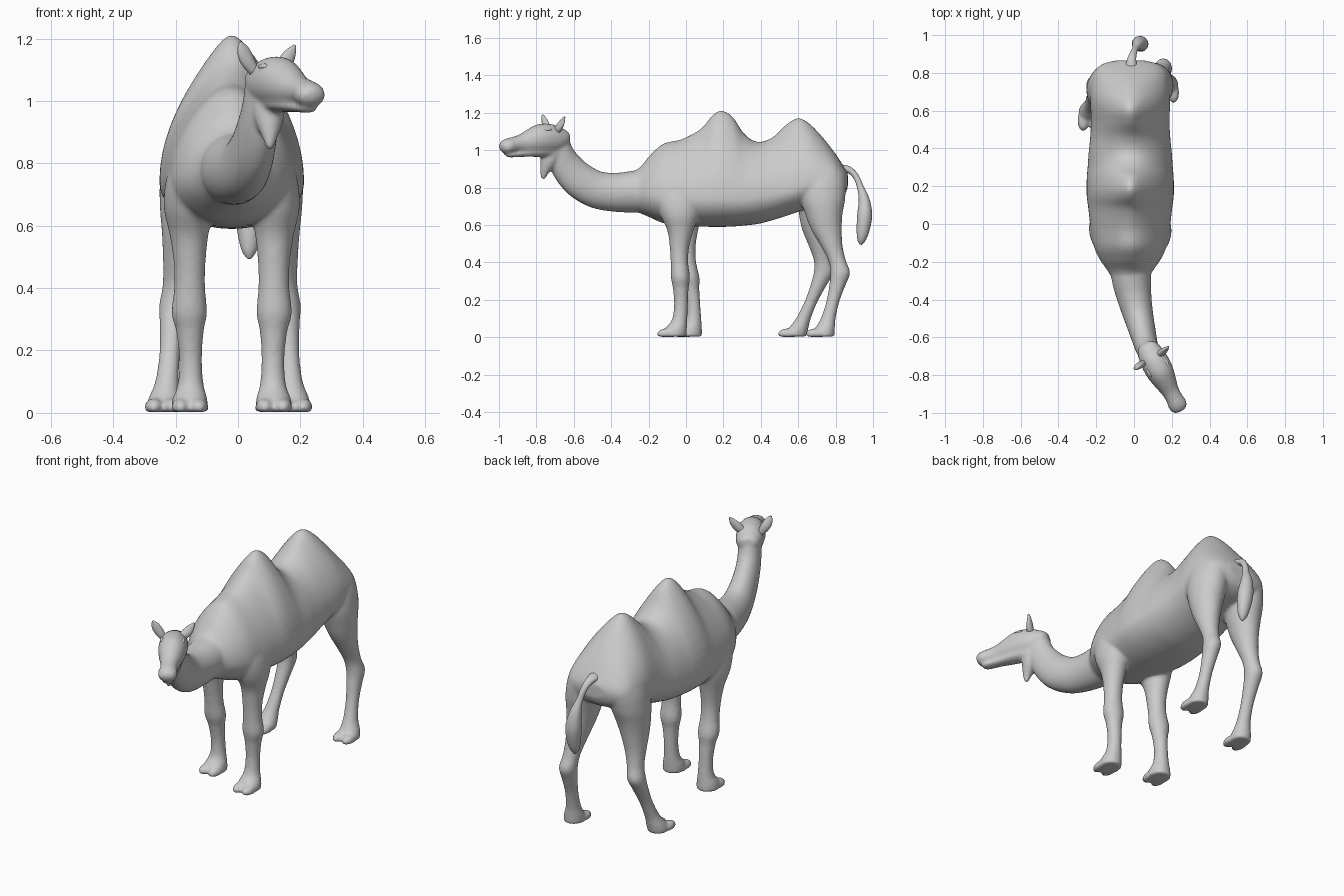
import bpy, bmesh, math
from mathutils import Vector

SEG = 32
MID = -0.02          # x of the body's middle plane


def smooth_path(rows, steps=5):
    """Catmull-Rom interpolation of section rows."""
    out = []
    n = len(rows)
    for i in range(n - 1):
        a, b = rows[max(i - 1, 0)], rows[i]
        c, d = rows[i + 1], rows[min(i + 2, n - 1)]
        for k in range(steps):
            t = k / steps
            out.append([0.5 * (2 * q + (r - p) * t + (2 * p - 5 * q + 4 * r - s) * t * t
                               + (3 * q - p - 3 * r + s) * t ** 3)
                        for p, q, r, s in zip(a, b, c, d)])
    out.append(list(rows[-1]))
    return out


def skin(name, rings):
    """Closed tube through rings of points."""
    bm = bmesh.new()
    vs = [[bm.verts.new(p) for p in r] for r in rings]
    n = len(vs[0])
    for a, b in zip(vs, vs[1:]):
        for i in range(n):
            j = (i + 1) % n
            bm.faces.new((a[i], a[j], b[j], b[i]))
    bm.faces.new(vs[0])
    bm.faces.new(vs[-1])
    bmesh.ops.recalc_face_normals(bm, faces=bm.faces)
    me = bpy.data.meshes.new(name)
    bm.to_mesh(me)
    bm.free()
    me.shade_smooth()
    ob = bpy.data.objects.new(name, me)
    bpy.context.collection.objects.link(ob)
    return ob


def loft(name, rows, side=(1, 0, 0), flat=False):
    """Elliptic tube; rows are x, y, z, half width, half depth."""
    rows = smooth_path(rows)
    pts = [Vector(r[:3]) for r in rows]
    rings = []
    for i, r in enumerate(rows):
        s = Vector(side).normalized()
        if flat:
            u = Vector((0, 1, 0))
        else:
            t = (pts[min(i + 1, len(pts) - 1)] - pts[max(i - 1, 0)]).normalized()
            s = (s - t * s.dot(t)).normalized()
            u = t.cross(s)
        rings.append([pts[i] + s * max(r[3], .002) * math.cos(2 * math.pi * k / SEG)
                      + u * max(r[4], .002) * math.sin(2 * math.pi * k / SEG) for k in range(SEG)])
    return skin(name, rings)


def ellipsoid(name, loc, scale, turn=0):
    bpy.ops.mesh.primitive_uv_sphere_add(segments=20, ring_count=12, location=loc, scale=scale,
                                         rotation=(0, 0, turn))
    ob = bpy.context.object
    ob.name = name
    bpy.ops.object.shade_smooth()
    return ob


# Trunk with two humps: y, bottom, widest z, top, half width, upper taper
trunk = [
    (-0.31, .69, .78, .875, .085, 0), (-0.25, .665, .77, .905, .118, .1),
    (-0.19, .64, .76, .975, .16, .2), (-0.12, .61, .75, 1.035, .192, .25),
    (-0.02, .597, .74, 1.06, .21, .27), (0.08, .592, .74, 1.115, .222, .4),
    (0.14, .59, .74, 1.185, .23, .5), (0.19, .59, .74, 1.212, .232, .55),
    (0.25, .592, .74, 1.178, .23, .5), (0.31, .597, .74, 1.09, .225, .28),
    (0.38, .605, .75, 1.045, .22, .15), (0.46, .625, .76, 1.067, .212, .25),
    (0.54, .65, .78, 1.14, .208, .45), (0.60, .67, .80, 1.172, .21, .5),
    (0.66, .69, .82, 1.142, .212, .4), (0.73, .71, .82, 1.07, .21, .28),
    (0.80, .73, .82, .98, .195, .08), (0.845, .76, .83, .91, .15, 0), (0.865, .80, .84, .875, .08, 0)]
rings = []
for y, zb, zm, zt, hw, taper in smooth_path(trunk):
    ring = []
    for k in range(64):
        a = 2 * math.pi * k / 64
        c, s = math.cos(a), math.sin(a)
        w = 1 - taper * s * s if s > 0 else 1
        ring.append((MID + hw * w * c, y, zm + s * ((zt - zm) if s > 0 else (zm - zb))))
    rings.append(ring)
parts = [skin("trunk", rings)]

# Neck, turning to the side and up
HEAD_SIDE = Vector((.88, .47, 0))
parts.append(loft("neck", [
    (-.02, -.16, .79, .11, .12), (-.015, -.28, .778, .105, .112), (.0, -.38, .775, .093, .104),
    (.022, -.48, .79, .08, .10), (.045, -.57, .84, .07, .097), (.062, -.635, .91, .063, .088),
    (.075, -.672, .98, .06, .076), (.082, -.69, 1.06, .058, .062)], side=(.93, .3, 0)))


# Head and jaw: distance along y, centre z, half width, half height
def head_rows(rows):
    return [(.07 + .47 * (-.655 - y) / .88, y, z, w, h) for y, z, w, h in rows]


parts.append(loft("head", head_rows([
    (-.632, 1.07, .03, .025), (-.65, 1.068, .054, .045), (-.70, 1.06, .071, .075),
    (-.77, 1.06, .074, .082), (-.83, 1.046, .062, .068), (-.88, 1.036, .048, .05),
    (-.92, 1.03, .045, .042), (-.95, 1.022, .05, .042), (-.972, 1.016, .046, .036),
    (-.984, 1.012, .034, .025), (-.99, 1.01, .014, .01)]), side=HEAD_SIDE))
parts.append(loft("jaw", head_rows([
    (-.72, 1.0, .05, .04), (-.80, .99, .047, .026), (-.88, .982, .036, .018),
    (-.94, .976, .032, .015), (-.962, .976, .022, .01)]), side=HEAD_SIDE))
# Throat tuft
parts.append(loft("throat_tuft", [
    (.095, -.71, 1.0, .055, .06), (.1, -.735, .94, .047, .045),
    (.102, -.755, .89, .028, .026), (.102, -.765, .843, .01, .01)], side=HEAD_SIDE))

# Legs: offset x, y, z, half width, half depth
front_leg = [
    (.105, -.04, .88, .06, .08), (.125, -.04, .76, .083, .125), (.138, -.035, .66, .08, .105),
    (.137, -.03, .57, .062, .07), (.135, -.035, .48, .051, .052), (.135, -.035, .40, .05, .047),
    (.136, -.03, .32, .057, .051), (.134, -.028, .26, .044, .042), (.132, -.027, .17, .037, .037),
    (.132, -.035, .09, .042, .042), (.134, -.055, .045, .056, .06), (.135, -.066, .004, .06, .068)]
hind_leg = [
    (.08, .72, .97, .05, .06), (.11, .725, .86, .095, .122), (.13, .73, .75, .097, .122),
    (.14, .737, .66, .086, .10), (.148, .75, .58, .07, .083), (.158, .778, .49, .054, .059),
    (.167, .808, .41, .044, .047), (.175, .825, .345, .046, .053), (.178, .81, .28, .04, .044),
    (.183, .785, .19, .034, .035), (.19, .76, .10, .038, .04), (.197, .742, .045, .052, .054),
    (.2, .73, .004, .056, .064)]
for sgn in (1, -1):
    for name, rows in (("front_leg", front_leg), ("hind_leg", hind_leg)):
        def place(x, y, z):       # stride and splay of the legs on the far side
            if sgn > 0:
                return MID + x, y, z
            if name == "front_leg":
                return MID - x, y + .085 * max(0, 1 - z / .8), z
            k = max(0, 1 - z / .85)
            return MID - x - .02 * k, y - .15 * k, z
        parts.append(loft(name, [(*place(*r[:3]), r[3], r[4]) for r in rows], flat=True))
        # Two toes
        x, y, z = place(*rows[-1][:3])
        for e in (1, -1):
            parts.append(ellipsoid("toe", (x + e * .029, y - .035, .018), (.031, .056, .03)))

# Fuse the parts into one smooth skin
bpy.ops.object.select_all(action='DESELECT')
for ob in parts:
    ob.select_set(True)
bpy.context.view_layer.objects.active = parts[0]
bpy.ops.object.transform_apply(location=True, rotation=True, scale=True)
bpy.ops.object.join()
body = bpy.context.object
body.name = "body"
for v in body.data.vertices:      # flat soles
    v.co.z = max(v.co.z, 0.002)
rm = body.modifiers.new("fuse", 'REMESH')
rm.mode = 'VOXEL'
rm.voxel_size = .008
rm.use_smooth_shade = True
sm = body.modifiers.new("soften", 'SMOOTH')
sm.factor = .5
sm.iterations = 10

# Ears
loft("left_ear", [(.055, -.735, 1.09, .016, .016), (.03, -.748, 1.13, .024, .018),
                  (.015, -.76, 1.165, .02, .012), (.008, -.768, 1.188, .005, .005)], side=HEAD_SIDE)
loft("right_ear", [(.12, -.70, 1.09, .016, .016), (.148, -.68, 1.12, .024, .018),
                   (.167, -.662, 1.15, .02, .012), (.182, -.65, 1.178, .005, .005)], side=HEAD_SIDE)

# Eyes with brow ridges
for e, name in ((1, "right"), (-1, "left")):
    p = Vector((.126, -.765, 1.098)) + HEAD_SIDE * e * .054
    ellipsoid(name + "_eye", p, (.01, .015, .009), math.radians(28))
    ellipsoid(name + "_brow", p + HEAD_SIDE * e * -.005 + Vector((0, .003, .012)),
              (.015, .028, .01), math.radians(28))

# Tail with tuft
loft("tail", [(-.015, .82, .90, .035, .025), (-.012, .87, .895, .024, .019), (-.002, .908, .86, .018, .016),
              (.01, .933, .80, .018, .018), (.022, .953, .73, .032, .03), (.032, .955, .65, .043, .04),
              (.036, .946, .57, .036, .034), (.036, .938, .52, .024, .022), (.036, .934, .495, .007, .007)])
